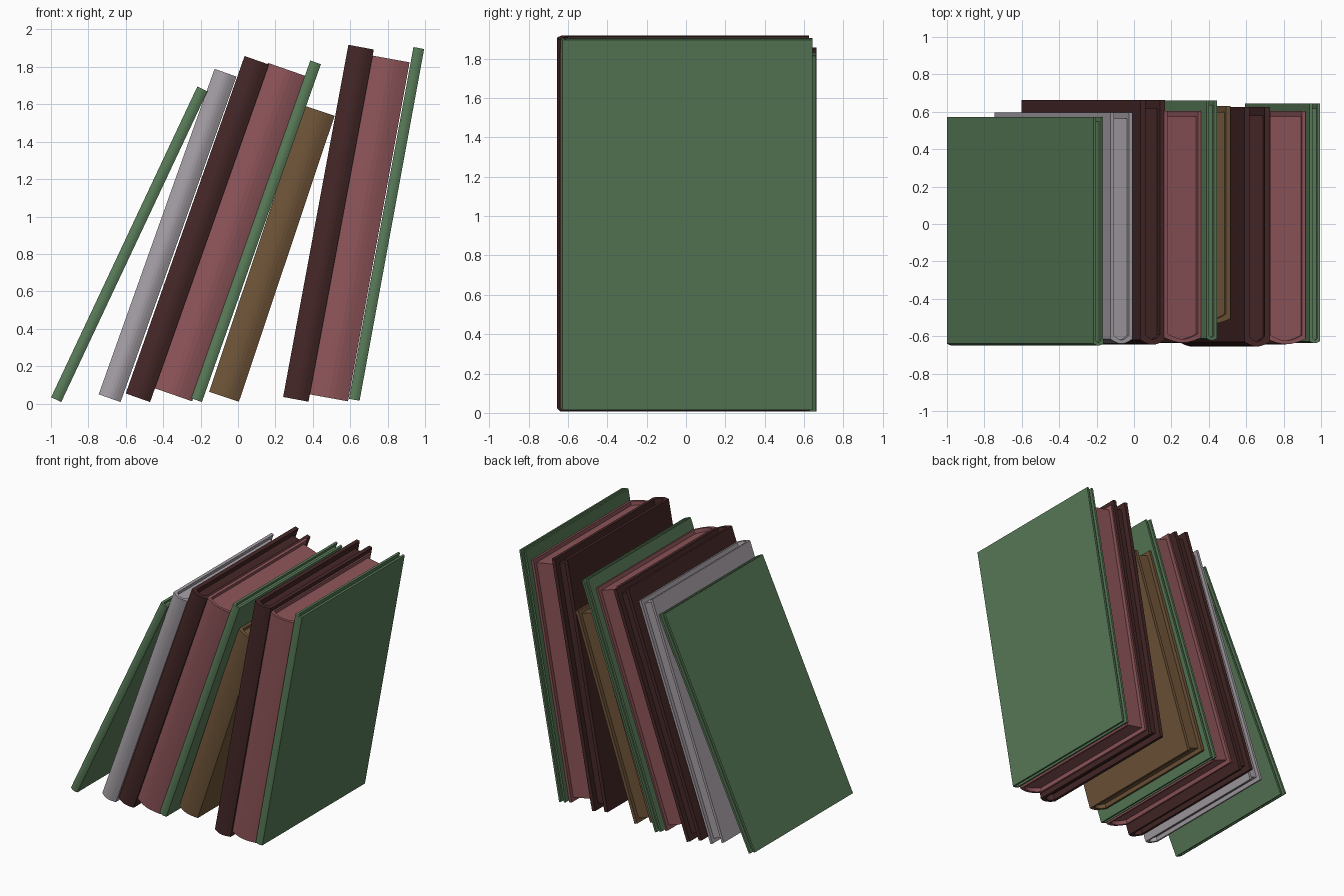
import bpy, bmesh, math

if "Cube" in bpy.data.objects:
    bpy.data.objects.remove(bpy.data.objects["Cube"])

COLORS = {
    "green": (0.10, 0.20, 0.10, 1),
    "grey": (0.38, 0.35, 0.38, 1),
    "dark": (0.06, 0.02, 0.02, 1),
    "pink": (0.27, 0.09, 0.10, 1),
    "brown": (0.16, 0.09, 0.04, 1),
}
MATS = {}
for key, col in COLORS.items():
    MATS[key] = bpy.data.materials.new(key + "_cloth")
    MATS[key].diffuse_color = col


def prism(name, outline, z0, z1, color, place):
    """Extrude a plan outline upwards, then lean it into place."""
    bm = bmesh.new()
    face = bm.faces.new([bm.verts.new((x, y, z0)) for x, y in outline])
    ret = bmesh.ops.extrude_face_region(bm, geom=[face])
    top = [v for v in ret["geom"] if isinstance(v, bmesh.types.BMVert)]
    bmesh.ops.translate(bm, verts=top, vec=(0, 0, z1 - z0))
    bmesh.ops.recalc_face_normals(bm, faces=bm.faces)
    me = bpy.data.meshes.new(name)
    bm.to_mesh(me)
    bm.free()
    me.materials.append(MATS[color])
    ob = bpy.data.objects.new(name, me)
    bpy.context.collection.objects.link(ob)
    x, z, lean = place
    ob.location = (x, 0, z)
    ob.rotation_euler = (0, math.radians(lean), 0)
    return ob


def arc(t, y, bulge, n=8):
    """Spine curve from x=-t to x=0, bulging towards the front."""
    return [(-t + t * i / n, y - bulge * math.sin(math.pi * i / n)) for i in range(n + 1)]


def book(name, color, x, z, lean, length, t, y0, y1, board, inset, bulge):
    # x, z is the lower right edge of the spine; y0 the foremost point
    place = (x, z, lean)
    ys = y0 + bulge
    outer = arc(t, ys, bulge)
    inner = [(-board - (t - 2 * board) * i / 8,
              ys + board - bulge * math.sin(math.pi * i / 8)) for i in range(9)]
    # cover: boards and rounded spine in one C-shaped outline
    outline = [(-t, y1)] + outer + [(0, y1), (-board, y1)] + inner + [(-t + board, y1)]
    prism(name + "_cover", outline, 0, length, color, place)
    # page block, recessed at head, tail and fore edge
    pages = [(px, py - 0.002) for px, py in inner[::-1]]
    pages += [(-board, y1 - inset), (-t + board, y1 - inset)]
    prism(name + "_pages", pages, inset, length - inset, color, place)


BOOKS = [
    # name, colour, x, z, lean, length, thickness, front, back, board, inset, bulge
    ("leaning_thin_book", "green", -0.945, 0.008, 25.2, 1.836, 0.060, -0.65, 0.572, 0.016, 0.025, 0.010),
    ("grey_book", "grey", -0.628, 0.008, 19.6, 1.847, 0.124, -0.64, 0.595, 0.020, 0.030, 0.025),
    ("dark_book_left", "dark", -0.470, 0.008, 19.4, 1.913, 0.138, -0.645, 0.662, 0.028, 0.045, 0.025),
    ("wide_book_left", "pink", -0.245, 0.012, 19.2, 1.842, 0.212, -0.635, 0.605, 0.020, 0.030, 0.028),
    ("thin_book_middle", "green", -0.193, 0.008, 19.4, 1.915, 0.060, -0.622, 0.660, 0.016, 0.025, 0.010),
    ("short_book", "brown", 0.005, 0.010, 18.5, 1.612, 0.168, -0.53, 0.63, 0.025, 0.030, 0.025),
    ("dark_book_right", "dark", 0.377, 0.010, 10.5, 1.915, 0.138, -0.655, 0.625, 0.028, 0.045, 0.025),
    ("wide_book_right", "pink", 0.588, 0.012, 10.3, 1.842, 0.210, -0.643, 0.605, 0.020, 0.030, 0.028),
    ("thin_book_right", "green", 0.650, 0.015, 10.4, 1.912, 0.058, -0.637, 0.643, 0.016, 0.025, 0.010),
]
for spec in BOOKS:
    book(*spec)

for m in bpy.data.materials:
    if m.users and not m.is_grease_pencil:
        m.use_nodes = True
        m.node_tree.nodes["Principled BSDF"].inputs["Base Color"].default_value = m.diffuse_color
